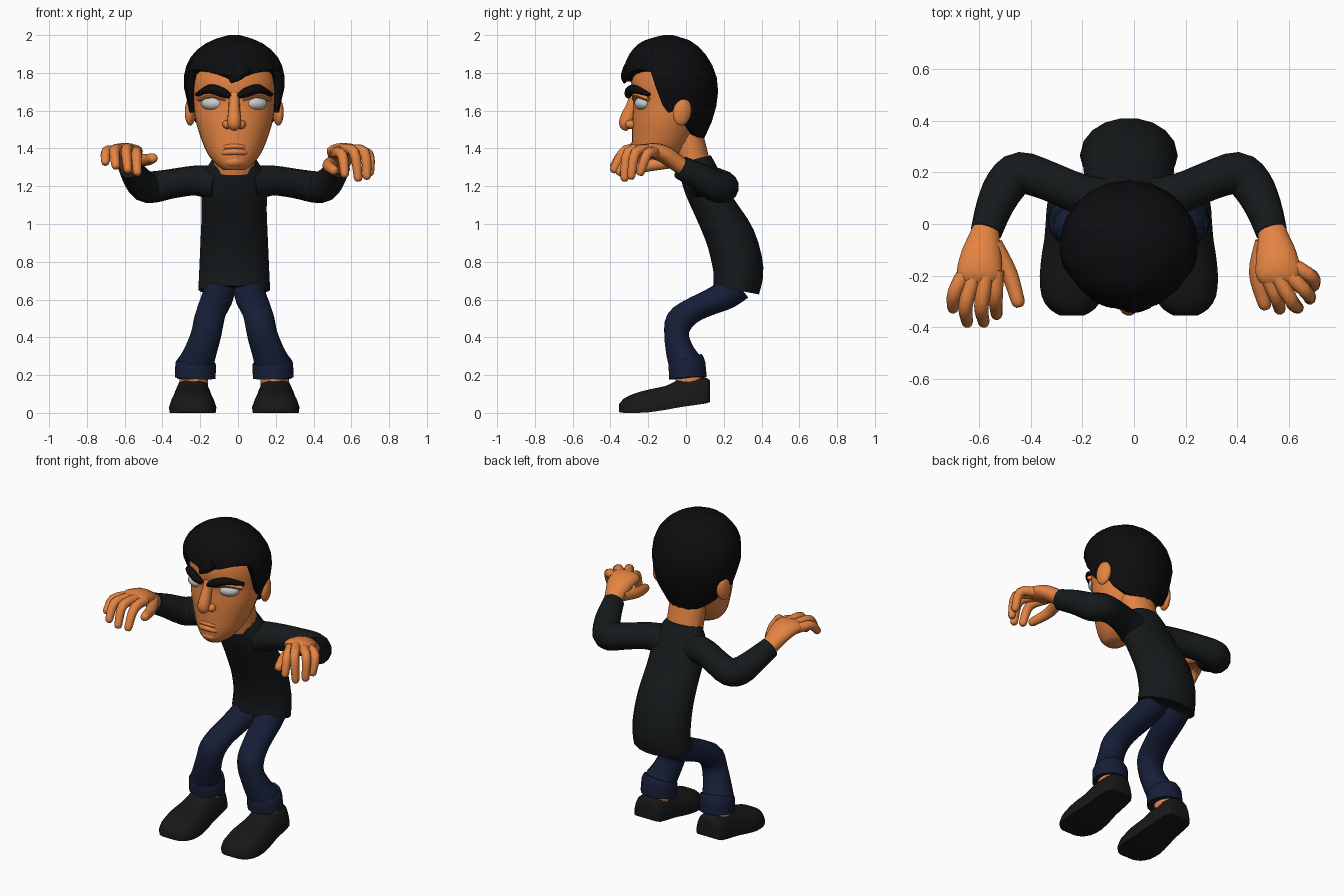
import bpy, bmesh, math
from mathutils import Vector

if "Cube" in bpy.data.objects:
    bpy.data.objects.remove(bpy.data.objects["Cube"])

CX = -0.02  # body mid-line


def material(name, rgb):
    m = bpy.data.materials.new(name)
    m.diffuse_color = (*rgb, 1)
    m.use_nodes = True
    m.node_tree.nodes["Principled BSDF"].inputs["Base Color"].default_value = m.diffuse_color
    return m


SKIN = material("skin", (0.78, 0.23, 0.055))
HAIR = material("hair_black", (0.004, 0.004, 0.005))
SHIRT = material("shirt_black", (0.008, 0.010, 0.011))
DENIM = material("denim", (0.008, 0.013, 0.038))
SHOE = material("shoe_black", (0.009, 0.009, 0.009))
EYE = material("eye_white", (0.75, 0.75, 0.75))


def densify(rows, steps):
    """Catmull-Rom interpolation of rows of numbers."""
    out = []
    for i in range(len(rows) - 1):
        p = [Vector(rows[min(max(k, 0), len(rows) - 1)]) for k in (i - 1, i, i + 1, i + 2)]
        for s in range(steps):
            t = s / steps
            out.append(0.5 * (2 * p[1] + (p[2] - p[0]) * t + (2 * p[0] - 5 * p[1] + 4 * p[2] - p[3]) * t * t
                              + (3 * p[1] - p[0] - 3 * p[2] + p[3]) * t ** 3))
    return out + [Vector(rows[-1])]


def loft(name, rings, mat, angle=50):
    """Skin a list of equal-length rings and cap both ends."""
    bm = bmesh.new()
    vr = [[bm.verts.new(p) for p in r] for r in rings]
    n = len(vr[0])
    for a, b in zip(vr, vr[1:]):
        for i in range(n):
            bm.faces.new((a[i], a[(i + 1) % n], b[(i + 1) % n], b[i]))
    bm.faces.new(vr[0][::-1])
    bm.faces.new(vr[-1])
    bmesh.ops.recalc_face_normals(bm, faces=bm.faces)
    me = bpy.data.meshes.new(name)
    bm.to_mesh(me)
    bm.free()
    return finish(bpy.data.objects.new(name, me), mat, angle, True)


def finish(ob, mat, angle=50, link=False):
    if link:
        bpy.context.collection.objects.link(ob)
    ob.data.materials.append(mat)
    bpy.ops.object.select_all(action='DESELECT')
    ob.select_set(True)
    bpy.context.view_layer.objects.active = ob
    bpy.ops.object.shade_smooth_by_angle(angle=math.radians(angle))
    return ob


def tube(name, rows, mat, ref=(1, 0, 0), n=14, steps=3, tip=False):
    """Tube along rows (x, y, z, radius along ref, other radius)."""
    rows = densify(rows, steps)
    if tip:  # rounded end
        d = (Vector(rows[-1][:3]) - Vector(rows[-2][:3])).normalized()
        e, r = Vector(rows[-1][:3]), rows[-1][3]
        for off, k in ((0.5, 0.85), (0.85, 0.5)):
            rows.append(Vector((*(e + d * r * off), r * k, r * k)))
    rings = []
    for i, w in enumerate(rows):
        t = Vector(rows[min(i + 1, len(rows) - 1)][:3]) - Vector(rows[max(i - 1, 0)][:3])
        t.normalize()
        u = Vector(ref) - t * t.dot(Vector(ref))
        u.normalize()
        v = t.cross(u)
        c = Vector(w[:3])
        rings.append([c + u * w[3] * math.cos(a) + v * w[4] * math.sin(a)
                      for a in (2 * math.pi * k / n for k in range(n))])
    return loft(name, rings, mat)


def ball(name, loc, size, mat, rot=(0, 0, 0)):
    bpy.ops.mesh.primitive_uv_sphere_add(segments=16, ring_count=10, location=loc, rotation=rot)
    ob = bpy.context.object
    ob.name = name
    ob.scale = size
    return finish(ob, mat)


def head_point(row, th, k=1.0):
    """Point on a horizontal head section (z, half width, y front, y back); th = 0 is front."""
    z, w, yf, yb = row
    return Vector((CX + k * w * math.sin(th), (yf + yb) / 2 - k * (yb - yf) / 2 * math.cos(th), z))


# Head and neck
skull = [(1.285, .055, -.255, -.15), (1.315, .095, -.28, -.08), (1.37, .14, -.287, -.02), (1.45, .175, -.287, .04),
         (1.55, .205, -.285, .08), (1.65, .218, -.28, .12), (1.75, .225, -.29, .13), (1.85, .20, -.26, .1),
         (1.94, .1, -.18, .02)]
loft("head", [[head_point(r, 2 * math.pi * k / 28) for k in range(28)] for r in densify(skull, 3)], SKIN)
tube("neck", [(CX, -.01, 1.52, .115, .09), (CX, .02, 1.4, .115, .09), (CX, .05, 1.28, .115, .09)], SKIN)

# Hair: shell rising from a shaped hairline to the crown
shape = densify([(1.44, .16, -.26, .09), (1.55, .225, -.28, .14), (1.65, .25, -.305, .165), (1.75, .27, -.335, .168),
                 (1.85, .25, -.322, .135), (1.92, .20, -.285, .085), (1.97, .125, -.225, .025),
                 (2.0, .03, -.12, -.07)], 4)
hairline = [(0, 1.755), (8, 1.79), (25, 1.80), (45, 1.82), (66, 1.81), (71, 1.73), (76, 1.63), (83, 1.59),
            (95, 1.60), (106, 1.56), (114, 1.52), (130, 1.48), (145, 1.46), (162, 1.455), (180, 1.455)]
line = hairline + [(360 - a, z) for a, z in hairline[-2:0:-1]]


def hair_row(z):
    for a, b in zip(shape, shape[1:]):
        if z <= b[0]:
            return a.lerp(b, (z - a[0]) / (b[0] - a[0]))
    return shape[-1]


rings = [[head_point(hair_row(z), math.radians(a), .84) for a, z in line]]
for j in range(11):
    t = math.sin(j / 10 * math.pi / 2)
    rings.append([head_point(hair_row(z + (2.0 - z) * t), math.radians(a)) for a, z in line])
loft("hair", rings, HAIR)
tube("hair_lock", [(.03, -.30, 1.83, .05, .03), (-.01, -.325, 1.785, .035, .02), (-.04, -.325, 1.75, .008, .008)], HAIR)

# Face features
for s, side in ((-1, "right"), (1, "left")):
    ball(f"{side}_ear", (CX + s * .232, -.02, 1.595), (.028, .05, .075), SKIN, (-.15, 0, s * .25))
    ball(f"{side}_eye", (CX + s * .115, -.228, 1.638), (.062, .042, .037), EYE, (0, 0, s * .35))
    tube(f"{side}_upper_eyelid", [(CX + s * .045, -.27, 1.66, .012, .014), (CX + s * .115, -.262, 1.685, .016, .02),
                                  (CX + s * .19, -.2, 1.66, .012, .014)], SKIN, (0, 0, 1), 8)
    tube(f"{side}_eyebrow", [(CX + s * .022, -.305, 1.675, .012, .014), (CX + s * .06, -.305, 1.695, .025, .022),
                             (CX + s * .13, -.275, 1.715, .024, .022), (CX + s * .198, -.195, 1.685, .01, .012)],
         HAIR, (0, 0, 1), 8)
    ball(f"{side}_nostril", (CX + s * .035, -.292, 1.527), (.027, .03, .024), SKIN)
tube("nose", [(CX, -.265, 1.69, .028, .03), (CX, -.285, 1.62, .03, .035), (CX, -.312, 1.56, .036, .038),
              (CX, -.315, 1.525, .036, .038), (CX, -.30, 1.505, .018, .018)], SKIN)
for z, r in ((1.412, .013), (1.383, .017)):
    tube("upper_lip" if z > 1.4 else "lower_lip",
         [(CX + d, -.284 + 6 * d * d, z - abs(d) * .08, k, k) for d, k in
          ((-.095, .004), (-.05, r), (0, r), (.05, r), (.095, .004))], SKIN, (0, 0, 1), 8)
ball("chin", (CX, -.245, 1.33), (.06, .045, .035), SKIN)

# Shirt body
tube("shirt_body", [(CX, y, z, a, b) for y, z, a, b in (
    (.265, .65, .19, .125), (.277, .76, .185, .135), (.238, .92, .178, .132), (.16, 1.07, .172, .115),
    (.095, 1.2, .172, .108), (.065, 1.285, .15, .1), (.05, 1.345, .115, .085))], SHIRT, n=18)

# Mirrored limbs
for s, side in ((-1, "right"), (1, "left")):
    tube(f"{side}_sleeve", [(CX + s * d, y, z, r, r) for d, y, z, r in (
        (.09, .085, 1.215, .095), (.2, .12, 1.23, .08), (.32, .17, 1.215, .078), (.42, .198, 1.197, .083),
        (.475, .155, 1.2, .083), (.52, .07, 1.25, .073), (.553, -.03, 1.30, .062))], SHIRT, (0, 0, 1))
    tube(f"{side}_palm", [(CX + s * d, y, z, a, b) for d, y, z, a, b in (
        (.55, 0, 1.29, .045, .05), (.56, -.05, 1.325, .046, .06), (.572, -.12, 1.372, .047, .08),
        (.58, -.19, 1.39, .04, .09), (.582, -.225, 1.39, .025, .075))], SKIN, (0, 0, 1))
    tube(f"{side}_trouser_leg", [(CX + s * d, y, z, a, b) for d, y, z, a, b in (
        (.08, .27, .675, .085, .09), (.085, .21, .625, .085, .08), (.1, .125, .585, .083, .07),
        (.12, .03, .54, .08, .068), (.135, -.035, .485, .08, .075), (.15, -.05, .41, .08, .066),
        (.18, -.03, .32, .086, .077), (.205, .0, .25, .098, .092), (.205, .01, .19, .1, .096))], DENIM)
    tube(f"{side}_cuff", [(CX + s * .203, .002, .275, .098, .092), (CX + s * .204, .005, .26, .107, .1),
                          (CX + s * .207, .01, .185, .108, .102)], DENIM, steps=2)
    tube(f"{side}_ankle", [(CX + s * .212, .015, .24, .075, .075), (CX + s * .215, .02, .13, .075, .075)], SKIN)
    shoe = densify([(.128, .06, .06, .165), (.105, .09, .05, .187), (0, .1, .035, .183), (-.06, .105, .025, .165),
                    (-.11, .113, .016, .142), (-.2, .122, .003, .123), (-.28, .115, 0, .1), (-.33, .085, 0, .075),
                    (-.355, .045, .005, .045)], 2)
    half = ((1, 0), (1.03, .22), (.92, .55), (.72, .85), (.35, 1))
    outline = half + tuple((-u, v) for u, v in half[::-1])
    loft(f"{side}_shoe", [[Vector((CX + s * .22 + u * w, y, max(0, zb + v * (zt - zb)))) for u, v in outline]
                          for y, w, zb, zt in shoe], SHOE)

# Fingers: the two hands are posed differently
hands = {
    "right": {"little_finger": ((-.645, -.17, 1.38), (-.695, -.265, 1.385), (-.702, -.325, 1.33)),
              "ring_finger": ((-.62, -.2, 1.39), (-.653, -.315, 1.39), (-.647, -.38, 1.31)),
              "middle_finger": ((-.575, -.2, 1.395), (-.592, -.32, 1.39), (-.583, -.38, 1.29)),
              "index_finger": ((-.535, -.18, 1.385), (-.537, -.285, 1.37), (-.533, -.35, 1.275)),
              "thumb": ((-.545, -.08, 1.34), (-.485, -.19, 1.34), (-.45, -.30, 1.348))},
    "left": {"little_finger": ((.61, -.16, 1.38), (.69, -.205, 1.37), (.698, -.24, 1.275)),
             "ring_finger": ((.59, -.19, 1.39), (.67, -.265, 1.38), (.682, -.29, 1.255)),
             "middle_finger": ((.555, -.2, 1.395), (.615, -.305, 1.38), (.636, -.325, 1.245)),
             "index_finger": ((.51, -.18, 1.38), (.552, -.285, 1.365), (.565, -.33, 1.265)),
             "thumb": ((.505, -.07, 1.33), (.478, -.19, 1.31), (.507, -.31, 1.285))}}
for side, fingers in hands.items():
    for finger, pts in fingers.items():
        k = 1.15 if finger == "thumb" else 1
        tube(f"{side}_{finger}", [(*p, r * k, r * k) for p, r in zip(pts, (.031, .028, .023))], SKIN,
             n=10, steps=4, tip=True)
